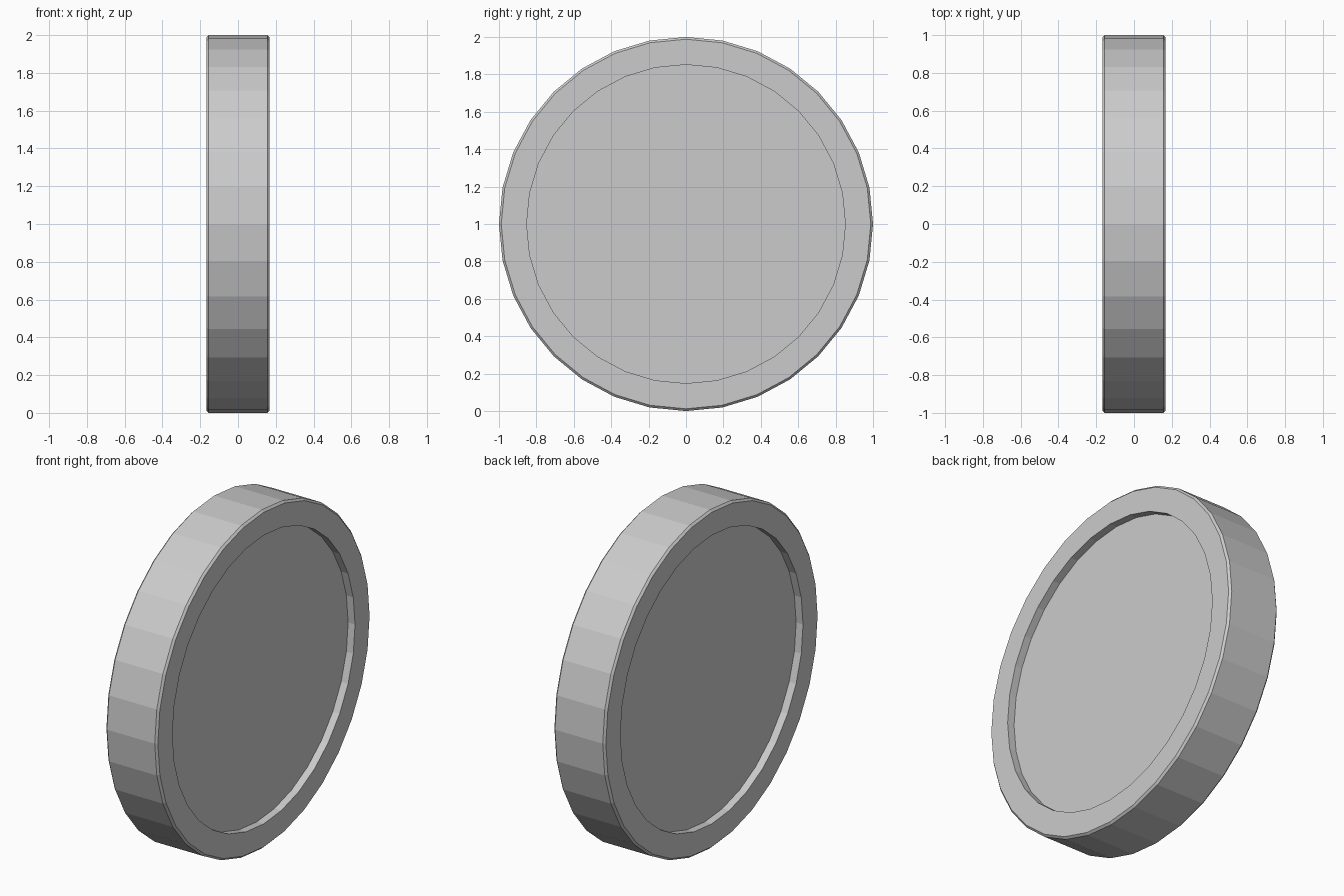
import bpy, bmesh
from math import sin, cos, pi

if "Cube" in bpy.data.objects:
    bpy.data.objects.remove(bpy.data.objects["Cube"])

SIDES = 32
HALF = 0.168      # half thickness
RIM_IN = 0.852    # inner radius of the raised rim
RECESS = 0.045    # depth of the sunken faces
BEVEL = 0.012     # small outer edge chamfer

# Half profile (x, radius), from the sunken face out to the rim, then mirrored
half = [(HALF - RECESS, RIM_IN), (HALF, RIM_IN), (HALF, 1 - BEVEL), (HALF - BEVEL, 1.0)]
profile = half + [(-x, r) for x, r in reversed(half)]

bm = bmesh.new()
rings = []
for x, r in profile:
    rings.append([bm.verts.new((x, r * cos(2 * pi * i / SIDES), 1 + r * sin(2 * pi * i / SIDES)))
                  for i in range(SIDES)])

# Rim, chamfers and recess walls
for a, b in zip(rings, rings[1:]):
    for i in range(SIDES):
        j = (i + 1) % SIDES
        bm.faces.new((a[i], a[j], b[j], b[i]))

# Sunken flat faces on both sides
bm.faces.new(rings[0])
bm.faces.new(rings[-1])
bmesh.ops.recalc_face_normals(bm, faces=bm.faces)

mesh = bpy.data.meshes.new("rimmed_disc")
bm.to_mesh(mesh)
bm.free()
disc = bpy.data.objects.new("rimmed_disc", mesh)
bpy.context.collection.objects.link(disc)
